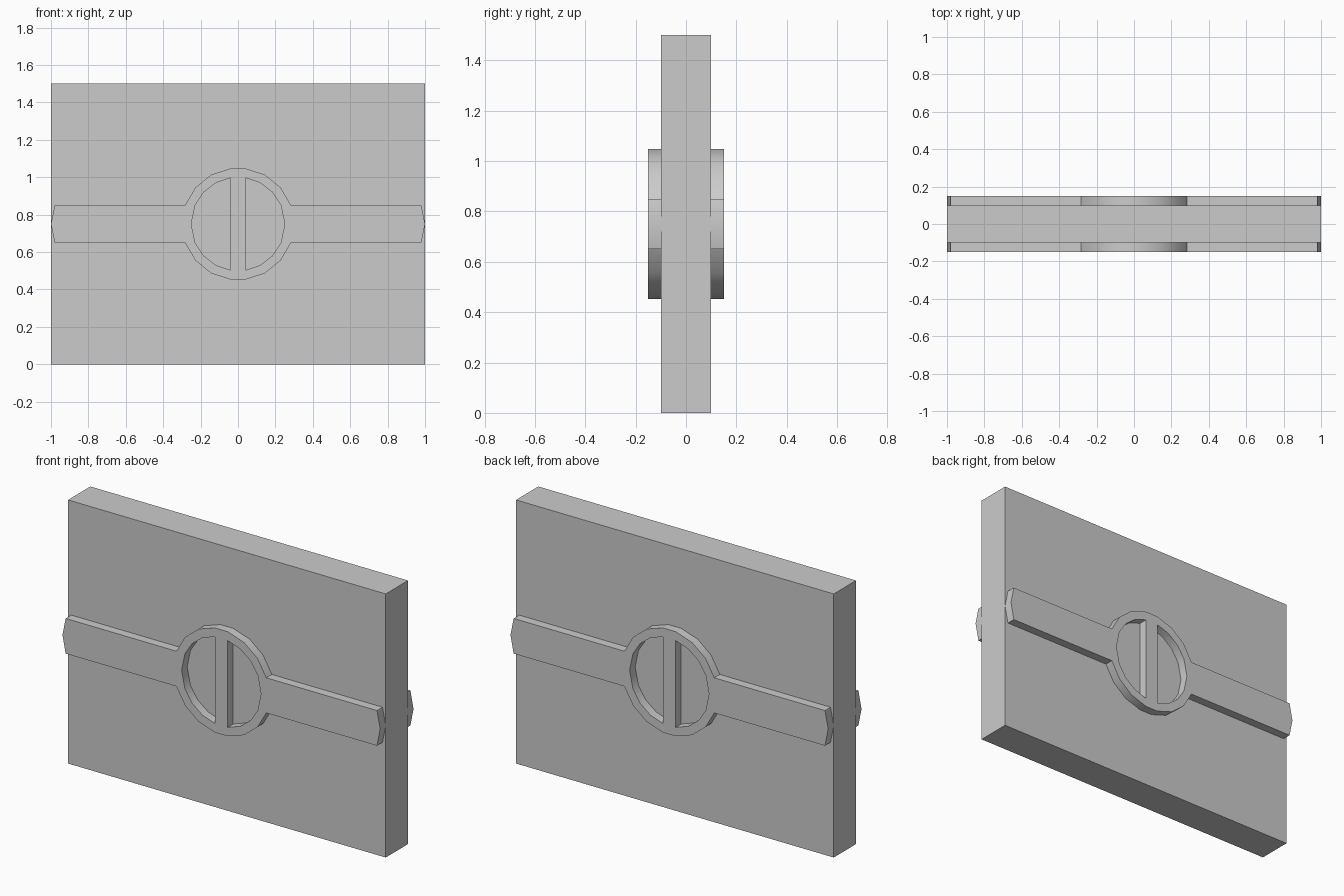
import bpy, bmesh
from math import asin, acos, sin, cos, pi, radians

if "Cube" in bpy.data.objects:
    bpy.data.objects.remove(bpy.data.objects["Cube"])

CZ = 0.75                       # height of the relief centre
R_OUT, R_IN = 0.30, 0.25        # ring radii
ARM, BAR = 0.10, 0.04           # half widths of arms and centre bar


def arc(r, a0, a1, steps):
    return [(r * cos(a0 + (a1 - a0) * i / steps), r * sin(a0 + (a1 - a0) * i / steps))
            for i in range(steps + 1)]


def mirror_z(pts):
    return [(x, -z) for x, z in reversed(pts)]


def mirror_x(pts):
    return [(-x, z) for x, z in reversed(pts)]


# Panel
bpy.ops.mesh.primitive_cube_add(size=1, location=(0, 0, CZ))
panel = bpy.context.object
panel.name = "panel"
panel.scale = (2, 0.2, 1.5)
bpy.ops.object.transform_apply(location=False, rotation=False, scale=True)

# Relief outline: arm with pointed end, then ring arc, mirrored to all quarters
upper = [(0.98, ARM)] + arc(R_OUT, asin(ARM / R_OUT), acos(BAR / R_OUT), 3)
right = mirror_z(upper) + [(1.0, 0)] + upper
outline = right + mirror_x(right)

# Openings either side of the centre bar
a_mid = asin(ARM / R_IN)
inner = arc(R_IN, a_mid, acos(BAR / R_IN), 3)
hole = mirror_z(inner) + [(R_IN, 0)] + inner


def make_relief(name, y):
    curve = bpy.data.curves.new(name, 'CURVE')
    curve.dimensions = '2D'
    curve.fill_mode = 'BOTH'
    curve.extrude = 0.025
    for pts in (outline, hole, mirror_x(hole)):
        spline = curve.splines.new('POLY')
        spline.points.add(len(pts) - 1)
        for p, (x, z) in zip(spline.points, pts):
            p.co = (x, z, 0, 1)
        spline.use_cyclic_u = True
    obj = bpy.data.objects.new(name, curve)
    bpy.context.collection.objects.link(obj)
    obj.location = (0, y, CZ)
    obj.rotation_euler = (pi / 2, 0, 0)
    bpy.ops.object.select_all(action='DESELECT')
    obj.select_set(True)
    bpy.context.view_layer.objects.active = obj
    bpy.ops.object.convert(target='MESH')
    obj = bpy.context.object
    obj.name = name
    # Weld caps to walls and tidy the normals
    bm = bmesh.new()
    bm.from_mesh(obj.data)
    bmesh.ops.remove_doubles(bm, verts=bm.verts, dist=1e-4)
    bmesh.ops.recalc_face_normals(bm, faces=bm.faces)
    bm.to_mesh(obj.data)
    bm.free()
    bpy.ops.object.shade_smooth_by_angle(angle=radians(30))


make_relief("front_band", -0.125)
make_relief("back_band", 0.125)
